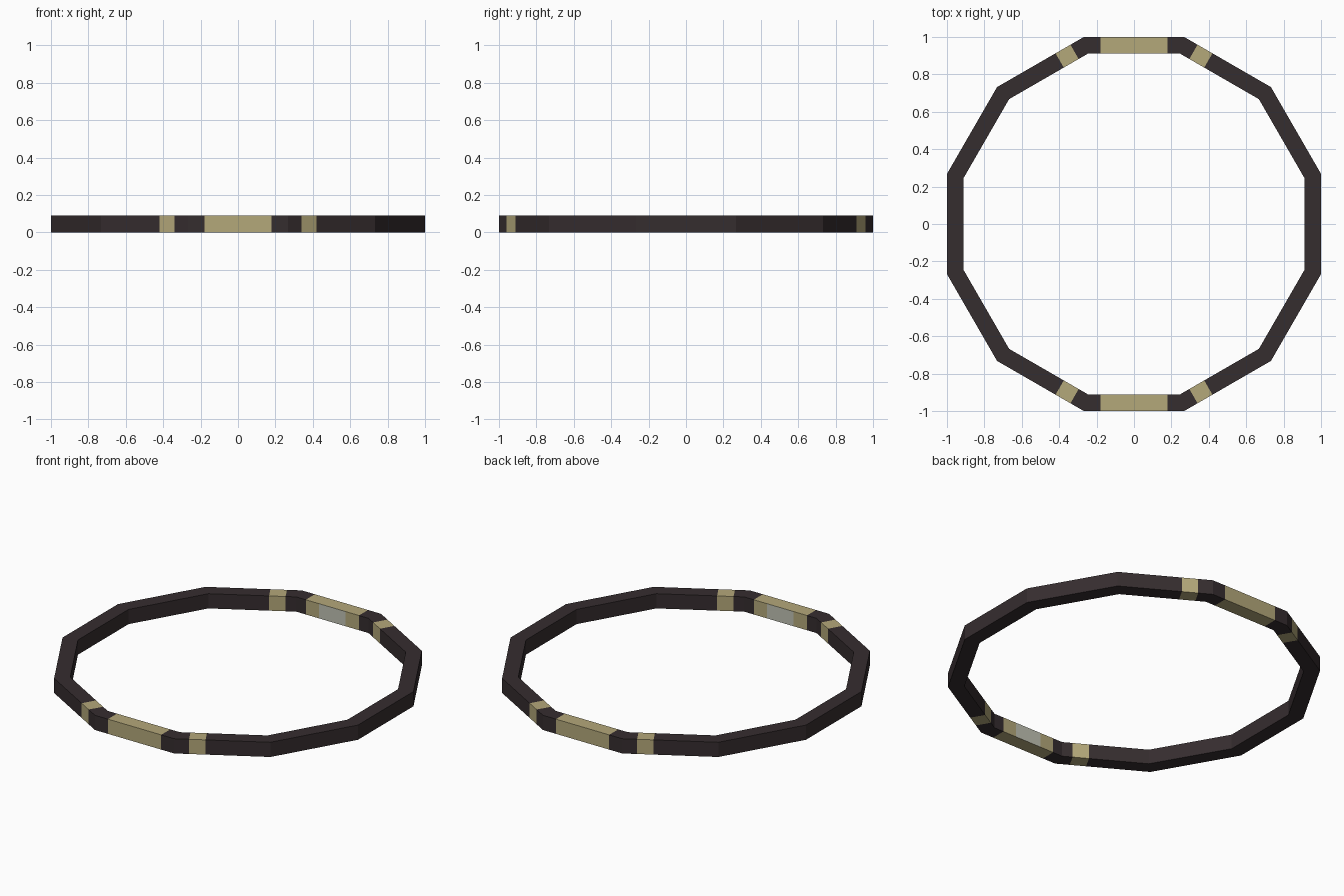
import bpy, bmesh, math
from mathutils import Vector

if "Cube" in bpy.data.objects:
    bpy.data.objects.remove(bpy.data.objects["Cube"])

SIDES, OUTER, INNER, HEIGHT = 12, 1.0, 0.912, 0.09
TAN = math.tan(math.pi / SIDES)


def material(name, rgb):
    m = bpy.data.materials.new(name)
    m.diffuse_color = (*rgb, 1)
    m.use_nodes = True
    m.node_tree.nodes["Principled BSDF"].inputs["Base Color"].default_value = m.diffuse_color
    return m


DARK, GOLD, PALE = 0, 1, 2
mats = [material("dark brown", (0.036, 0.026, 0.028)),
        material("muted gold", (0.456, 0.392, 0.195)),
        material("pale grey", (0.53, 0.54, 0.45))]


def cuts_for(k):
    """Cut positions along side k (side 0 faces the front), with a colour per piece."""
    if k % 6 == 0:
        return [-0.18, -0.09, 0.09, 0.18], [DARK, GOLD, PALE, GOLD, DARK]
    if k % 6 == 1:
        return [-0.185, -0.093], [DARK, GOLD, DARK]
    if k % 6 == 5:
        return [0.093, 0.185], [DARK, GOLD, DARK]
    return [], [DARK]


bm = bmesh.new()
sections, colours = [], []
for k in range(SIDES):
    a = -math.pi / 2 + k * 2 * math.pi / SIDES
    out = Vector((math.cos(a), math.sin(a), 0))
    along = Vector((-math.sin(a), math.cos(a), 0))
    cuts, cols = cuts_for(k)
    # first section is the mitred corner, the rest are square cuts
    pairs = [(-OUTER * TAN, -INNER * TAN)] + [(c, c) for c in cuts]
    for to, ti in pairs:
        o, i = out * OUTER + along * to, out * INNER + along * ti
        up = Vector((0, 0, HEIGHT))
        sections.append([bm.verts.new(p) for p in (o, o + up, i + up, i)])
    colours += cols

# band faces: outer, top, inner, bottom; the pale plate shows only on the inner face
for n, col in enumerate(colours):
    s, t = sections[n], sections[(n + 1) % len(sections)]
    for j in range(4):
        f = bm.faces.new((s[j], t[j], t[(j + 1) % 4], s[(j + 1) % 4]))
        f.material_index = GOLD if col == PALE and j != 2 else col
bmesh.ops.recalc_face_normals(bm, faces=bm.faces)

me = bpy.data.meshes.new("twelve_sided_ring")
bm.to_mesh(me)
bm.free()
for m in mats:
    me.materials.append(m)
ring = bpy.data.objects.new("twelve_sided_ring", me)
bpy.context.collection.objects.link(ring)
